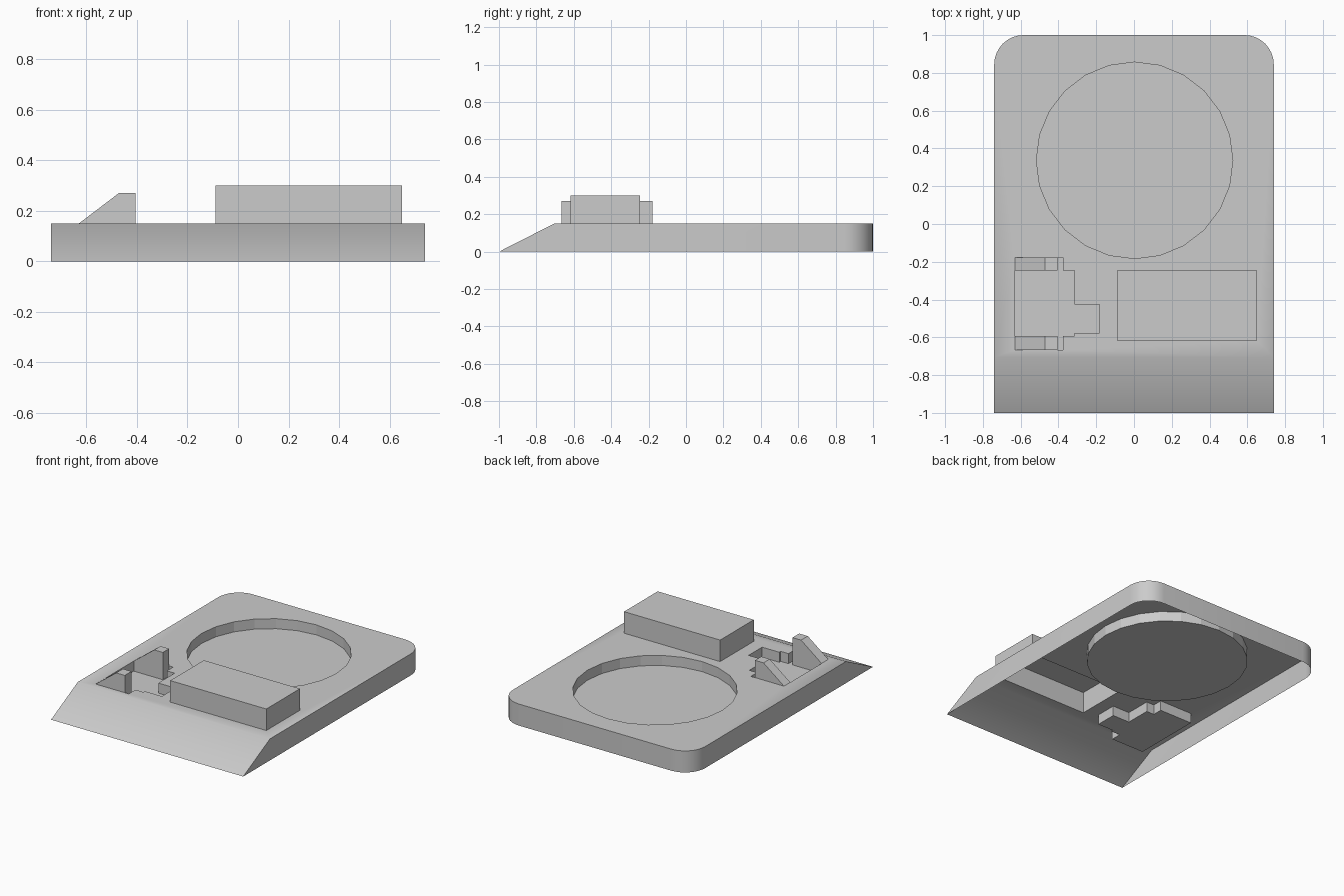
import bpy, bmesh
from math import sin, cos, pi, radians

cube = bpy.data.objects.get("Cube")
if cube:
    bpy.data.objects.remove(cube, do_unlink=True)

grey = bpy.data.materials.new("plain_grey")
grey.use_nodes = True
grey.diffuse_color = (0.6, 0.6, 0.6, 1)
grey.node_tree.nodes["Principled BSDF"].inputs["Base Color"].default_value = (0.6, 0.6, 0.6, 1)

TOP, FLOOR, BLOCK_TOP = 0.15, 0.08, 0.30
HALF_W, HALF_L, RAMP_Y, CORNER = 0.74, 1.0, -0.705, 0.155


def finish(name, bm, smooth=False):
    mesh = bpy.data.meshes.new(name)
    bm.to_mesh(mesh)
    bm.free()
    mesh.materials.append(grey)
    obj = bpy.data.objects.new(name, mesh)
    bpy.context.collection.objects.link(obj)
    if smooth:
        bpy.ops.object.select_all(action='DESELECT')
        obj.select_set(True)
        bpy.context.view_layer.objects.active = obj
        bpy.ops.object.shade_smooth_by_angle(angle=radians(30))
    return obj


def ring(bm, pts, z):
    return [bm.verts.new((x, y, z)) for x, y in pts]


def walls(bm, low, high):
    n = len(low)
    for i in range(n):
        j = (i + 1) % n
        bm.faces.new((low[i], low[j], high[j], high[i]))


def capped(name, pts, z0, z1, smooth=False):
    """Walls from z0 to z1, closed by a flat face at z1."""
    bm = bmesh.new()
    end = ring(bm, pts, z1)
    walls(bm, ring(bm, pts, z0), end)
    bm.faces.new(end)
    return finish(name, bm, smooth)


def arc(cx, cy, r, start, sweep, steps):
    return [(cx + r * cos(start + sweep * i / steps),
             cy + r * sin(start + sweep * i / steps)) for i in range(steps + 1)]


# Counter-clockwise outlines
def base_outline(front_y):
    cx, cy = HALF_W - CORNER, HALF_L - CORNER
    return ([(-HALF_W, front_y), (HALF_W, front_y)]
            + arc(cx, cy, CORNER, 0, pi / 2, 8)
            + arc(-cx, cy, CORNER, pi / 2, pi / 2, 8))


circle = arc(0.003, 0.337, 0.52, 0, 2 * pi, 24)[:-1]
block = [(-0.09, -0.617), (0.65, -0.617), (0.65, -0.247), (-0.09, -0.247)]
pocket = [(-0.63, -0.666), (-0.375, -0.666), (-0.375, -0.592), (-0.315, -0.592),
          (-0.315, -0.576), (-0.183, -0.576), (-0.183, -0.427), (-0.315, -0.427),
          (-0.315, -0.247), (-0.375, -0.247), (-0.375, -0.178), (-0.63, -0.178)]

# Base shell, open underneath, with a ramp at the front and three openings on top
bm = bmesh.new()
rim = ring(bm, base_outline(RAMP_Y), TOP)
loops = [rim] + [ring(bm, p, TOP) for p in (circle, block, pocket)]
edges = [bm.edges.new((l[i - 1], l[i])) for l in loops for i in range(len(l))]
fill = bmesh.ops.triangle_fill(bm, edges=edges, use_beauty=True, normal=(0, 0, 1))
top_faces = [f for f in fill["geom"] if isinstance(f, bmesh.types.BMFace)]
for f in top_faces:
    f.normal_update()
    if f.normal.z < 0:
        f.normal_flip()
bmesh.ops.dissolve_limit(bm, angle_limit=0.01, verts=[],
                         edges=[e for e in bm.edges if len(e.link_faces) == 2])
walls(bm, ring(bm, base_outline(-HALF_L), 0), rim)
finish("base_shell", bm, smooth=True)

# Sunken and raised parts of the top
capped("round_recess", circle, TOP, FLOOR)
capped("connector_pocket", pocket, TOP, FLOOR)
capped("raised_block", block, TOP, BLOCK_TOP)

# Pair of sloped fins standing in the pocket
profile = [(-0.63, FLOOR), (-0.406, FLOOR), (-0.406, 0.27), (-0.472, 0.27), (-0.63, TOP)]
for name, y0, y1 in (("front_fin", -0.666, -0.592), ("back_fin", -0.247, -0.178)):
    bm = bmesh.new()
    near, far = ([bm.verts.new((x, y, z)) for x, z in profile] for y in (y0, y1))
    walls(bm, far, near)
    bm.faces.new(near)
    bm.faces.new(far[::-1])
    bmesh.ops.recalc_face_normals(bm, faces=bm.faces)
    finish(name, bm)
